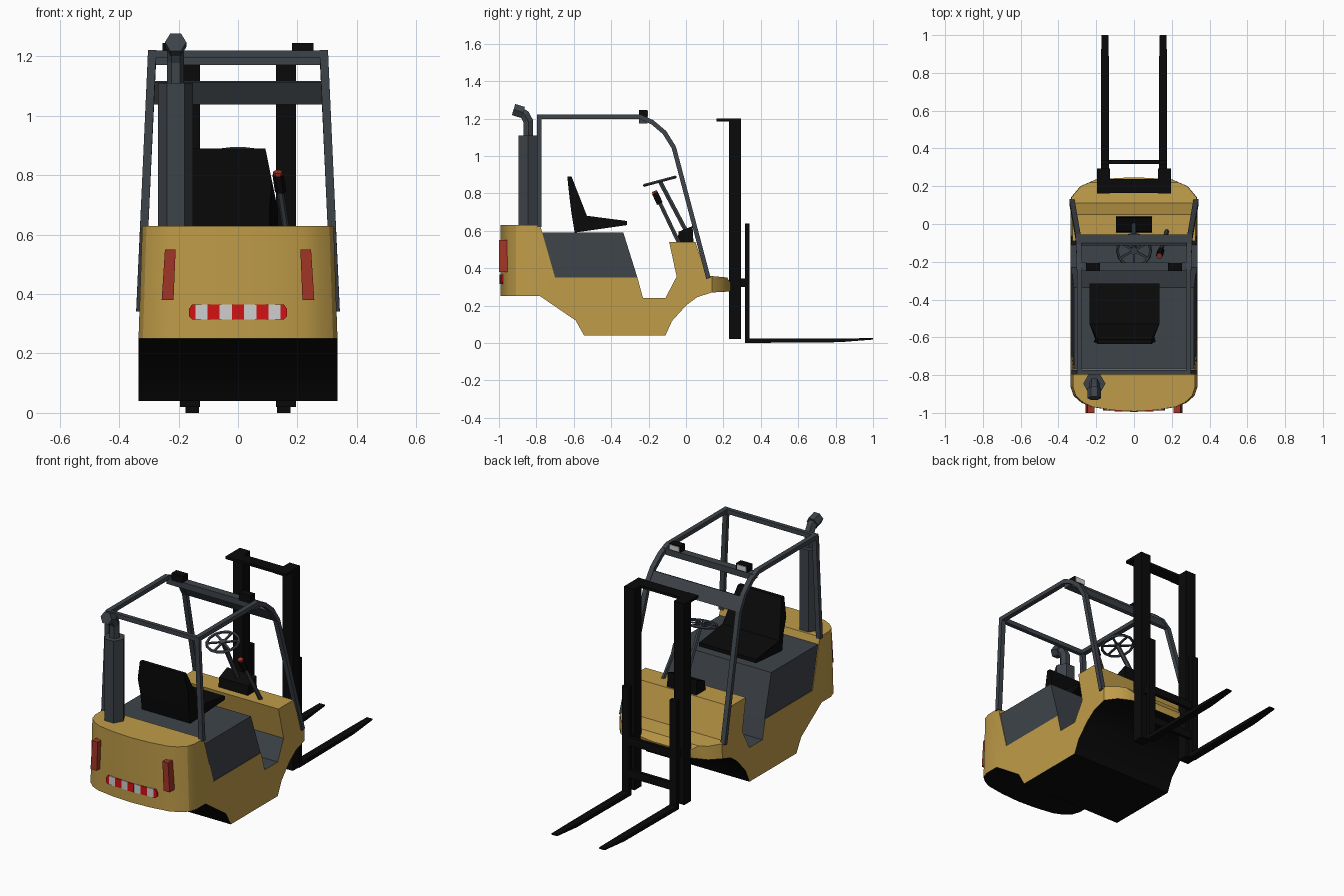
import bpy, bmesh, math
from mathutils import Vector, Matrix

if "Cube" in bpy.data.objects:
    bpy.data.objects.remove(bpy.data.objects["Cube"])


def material(name, rgb):
    m = bpy.data.materials.new(name)
    m.diffuse_color = (*rgb, 1)
    m.use_nodes = True
    m.node_tree.nodes["Principled BSDF"].inputs["Base Color"].default_value = m.diffuse_color
    return m


YELLOW = material("body yellow", (0.52, 0.33, 0.065))
GREY = material("slate grey", (0.048, 0.057, 0.068))
BLACK = material("black", (0.003, 0.003, 0.003))
RED = material("stripe red", (0.65, 0.006, 0.006))
LAMP = material("lamp red", (0.36, 0.035, 0.02))
WHITE = material("white", (0.62, 0.62, 0.62))


def finish(name, bm, *mats):
    bmesh.ops.recalc_face_normals(bm, faces=bm.faces)
    me = bpy.data.meshes.new(name)
    bm.to_mesh(me)
    bm.free()
    for m in mats:
        me.materials.append(m)
    ob = bpy.data.objects.new(name, me)
    bpy.context.collection.objects.link(ob)
    return ob


def prism(name, pts, axis, lo, hi, mat):
    """Extrude a 2D outline along x (y,z points), y (x,z points) or z (x,y points)."""
    bm = bmesh.new()
    place = {"x": lambda p, d: (d, p[0], p[1]), "y": lambda p, d: (p[0], d, p[1]),
             "z": lambda p, d: (p[0], p[1], d)}[axis]
    a = [bm.verts.new(place(p, lo)) for p in pts]
    b = [bm.verts.new(place(p, hi)) for p in pts]
    bm.faces.new(a)
    bm.faces.new(b[::-1])
    for i in range(len(pts)):
        j = (i + 1) % len(pts)
        bm.faces.new((a[i], a[j], b[j], b[i]))
    return finish(name, bm, mat)


def box(name, x, y, z, mat):
    return prism(name, [(x[0], y[0]), (x[1], y[0]), (x[1], y[1]), (x[0], y[1])], "z", z[0], z[1], mat)


def sweep(name, path, section, mat):
    """Sweep an (x, normal) cross-section along a path that lies mostly in the yz plane."""
    bm = bmesh.new()
    path = [Vector(p) for p in path]
    rings = []
    for i, p in enumerate(path):
        a = (p - path[i - 1]).normalized() if i else None
        b = (path[i + 1] - p).normalized() if i < len(path) - 1 else None
        t = ((a or b) + (b or a)).normalized()
        n = Vector((1, 0, 0)).cross(t).normalized()
        k = 1 / max(0.5, t.dot(a or b))
        rings.append([bm.verts.new(p + Vector((u, 0, 0)) + n * v * k) for u, v in section])
    m = len(section)
    for r, s in zip(rings, rings[1:]):
        for i in range(m):
            bm.faces.new((r[i], r[(i + 1) % m], s[(i + 1) % m], s[i]))
    bm.faces.new(rings[0])
    bm.faces.new(rings[-1])
    return finish(name, bm, mat)


def rect(a, b):
    return [(-a, -b), (a, -b), (a, b), (-a, b)]


def ngon(r, n=6):
    return [(r * math.cos(math.tau * i / n), r * math.sin(math.tau * i / n)) for i in range(n)]


def taper(ob, base, rate, cx=0):
    for v in ob.data.vertices:
        v.co.x = cx + (v.co.x - cx) * (1 - rate * max(0, v.co.z - base))


# Body: side profile cut by the rounded plan outline
side = [(-1.1, 0.63), (-0.78, 0.63), (-0.70, 0.35), (-0.26, 0.35), (-0.23, 0.24), (-0.11, 0.24),
        (-0.05, 0.355), (-0.09, 0.54), (0.05, 0.54), (0.11, 0.36), (0.22, 0.35), (0.245, 0.31),
        (0.235, 0.275), (0.14, 0.27), (0.06, 0.245), (0.0, 0.2), (-0.075, 0.117), (-0.11, 0.04),
        (-0.545, 0.04), (-0.59, 0.12), (-0.78, 0.25), (-1.1, 0.25)]
half = [(0.335, 0.14), (0.335, -0.865), (0.32, -0.91), (0.28, -0.945), (0.23, -0.968),
        (0.12, -0.985), (0, -0.992)]
front = [(0, 0.248), (0.2, 0.237), (0.285, 0.2)]
right = front + half
plan = right + [(-x, y) for x, y in right[-2:0:-1]]
body = prism("body", side, "x", -0.5, 0.5, YELLOW)
cutter = prism("body_plan_cutter", plan, "z", -0.2, 0.9, YELLOW)
cutter.hide_render = True
cutter.hide_viewport = False
mod = body.modifiers.new("plan", "BOOLEAN")
mod.operation, mod.solver, mod.object = "INTERSECT", "EXACT", cutter
cut = bpy.data.meshes.new_from_object(body.evaluated_get(bpy.context.evaluated_depsgraph_get()))
body.modifiers.clear()
body.data = cut
bpy.data.objects.remove(cutter)
taper(body, 0.25, 0.1)
cut.materials.clear()
for m in (YELLOW, BLACK, GREY):
    cut.materials.append(m)
for f in cut.polygons:  # black underside, grey footwell
    c, n = f.center, f.normal
    foot = n.z > 0.2 and -0.72 < c.y < -0.05 and c.z < 0.36
    f.material_index = 1 if n.z < -0.3 else 2 if foot else 0
    f.use_smooth = True
cut.set_sharp_from_angle(angle=math.radians(28))

# Seat box and seat
hood = prism("engine_cover", [(-0.77, 0.59), (-0.335, 0.59), (-0.26, 0.35), (-0.70, 0.35)], "x", -0.328, 0.328, GREY)
taper(hood, 0.35, 0.12)
seat = prism("seat", [(-0.635, 0.89), (-0.612, 0.89), (-0.565, 0.77), (-0.53, 0.68), (-0.315, 0.652),
                      (-0.315, 0.63), (-0.595, 0.59), (-0.612, 0.69), (-0.623, 0.78)], "x", -0.235, 0.135, BLACK)
taper(seat, 0.68, 1.1, -0.05)
for v in seat.data.vertices:  # tucked rear corners
    if v.co.y < -0.59 and v.co.z < 0.7:
        v.co.x = -0.05 + (v.co.x + 0.05) * 0.85

# Overhead guard: two bent side frames and the cross bars
cage = [(-0.785, 0.62), (-0.785, 1.21), (-0.245, 1.21), (-0.18, 1.18), (-0.115, 1.125),
        (-0.065, 1.045), (0.12, 0.345)]
for s, tag in ((-1, "left"), (1, "right")):
    sweep(f"guard_frame_{tag}", [(s * (0.289 + (1.21 - z) * 0.046), y, z) for y, z in cage],
          rect(0.014, 0.012), GREY)
    # Work lamps on the guard
    x = s * 0.218
    box(f"work_lamp_{tag}", (x - 0.037, x + 0.037), (-0.25, -0.207), (1.2, 1.245), BLACK)
    box(f"lamp_glass_{tag}", (x - 0.03, x + 0.03), (-0.208, -0.203), (1.212, 1.24), WHITE)
    # Tail lamps, leaning inward at the top
    prism(f"tail_lamp_{tag}", [(s * 0.257, 0.38), (s * 0.217, 0.38), (s * 0.21, 0.55), (s * 0.246, 0.55)],
          "y", -1.0, -0.95, LAMP)
box("guard_rear_bar", (-0.29, 0.29), (-0.797, -0.773), (1.195, 1.221), GREY)
box("guard_top_bar", (-0.29, 0.29), (-0.25, -0.205), (1.172, 1.208), GREY)
prism("guard_brow_plate", [(-0.115, 1.112), (-0.1, 1.118), (-0.055, 1.045), (-0.07, 1.038)], "x", -0.292, 0.292, GREY)

# Exhaust stack
prism("muffler", [(-0.21 + x, -0.845 + y) for x, y in ngon(0.059)], "z", 0.6, 1.11, GREY)
sweep("exhaust_pipe", [(-0.21, y, z) for y, z in
                       ((-0.843, 1.1), (-0.843, 1.185), (-0.862, 1.22), (-0.89, 1.235))], ngon(0.029), GREY)
sweep("exhaust_tip", [(-0.21, -0.87, 1.232), (-0.21, -0.922, 1.248)], ngon(0.036), GREY)

# Rear warning strip, alternating plates that follow the rounded tail
for i in range(9):
    a, b = max(-0.165, -0.1845 + 0.041 * i), min(0.165, -0.1435 + 0.041 * i)
    pts = [(a, 0.315), (b, 0.315), (b, 0.365), (a, 0.365)]
    if i in (0, 8):
        o, n, k = (a, b, 0.01) if i == 0 else (b, a, -0.01)
        pts = [(n, 0.315), (n, 0.365), (o + k, 0.365), (o, 0.35), (o, 0.325), (o + k, 0.315)]
    y = -0.993 + abs(a + b) / 2 * 0.055
    prism(f"warning_stripe_{i}", pts, "y", y - 0.003, y + 0.006, WHITE if i % 2 else RED)

# Dash console, steering column and wheel
prism("console", [(-0.045, 0.535), (0.04, 0.535), (0.035, 0.625), (-0.04, 0.595)], "x", -0.095, 0.095, BLACK)
hub = Vector((0, -0.14, 0.865))
sweep("steering_column", [(0, 0.0, 0.6), hub], ngon(0.013), GREY)
tilt = Matrix.Translation(hub) @ Matrix.Rotation(math.radians(15), 4, "X")
bm = bmesh.new()
N = 14
rim = [[bm.verts.new(tilt @ Vector(((0.088 + u) * math.cos(t), (0.088 + u) * math.sin(t), v)))
        for u, v in ngon(0.008, 5)] for t in (math.tau * i / N for i in range(N))]
for i in range(N):
    for j in range(5):
        k, l = (i + 1) % N, (j + 1) % 5
        bm.faces.new((rim[i][j], rim[k][j], rim[k][l], rim[i][l]))
for i in range(6):  # spokes
    m = tilt @ Matrix.Rotation(math.tau * (i + 0.5) / 6, 4, "Z") @ Matrix.Translation((0.044, 0, 0))
    bmesh.ops.create_cube(bm, size=1, matrix=m @ Matrix.Diagonal((0.088, 0.012, 0.007, 1)))
bmesh.ops.create_cone(bm, cap_ends=True, segments=8, radius1=0.02, radius2=0.02, depth=0.014, matrix=tilt)
finish("steering_wheel", bm, GREY)

# Control lever with grip and red button
sweep("lever", [(0.175, -0.035, 0.53), (0.14, -0.145, 0.76)], ngon(0.012), GREY)
sweep("lever_grip", [(0.143, -0.14, 0.745), (0.135, -0.166, 0.802)], ngon(0.019), BLACK)
sweep("lever_button", [(0.135, -0.165, 0.8), (0.134, -0.17, 0.812)], ngon(0.016), LAMP)

# Mast, carriage and forks
fork = [(0.315, 0.64), (0.34, 0.64), (0.34, 0.024), (0.82, 0.024), (1.0, 0.026), (1.0, 0.018), (0.82, 0.004), (0.315, 0.0)]
for s, tag in ((-1, "left"), (1, "right")):
    inner, outer = sorted((s * 0.128, s * 0.195))
    box(f"mast_rail_{tag}", (inner, outer), (0.23, 0.295), (0.02, 1.2), BLACK)
    box(f"mast_cap_{tag}", (inner, outer), (0.162, 0.24), (1.185, 1.2), BLACK)
    f0, f1 = sorted((s * 0.132, s * 0.176))
    box(f"carriage_block_{tag}", (f0, f1), (0.29, 0.32), (0.3, 0.345), BLACK)
    blade = prism(f"fork_{tag}", fork, "x", f0, f1, BLACK)
    for v in blade.data.vertices:  # narrower tips
        if v.co.y > 0.95:
            v.co.x = s * 0.154 + (v.co.x - s * 0.154) * 0.8
box("mast_top_bar", (-0.14, 0.14), (0.165, 0.237), (1.185, 1.2), BLACK)
box("carriage_upper_bar", (-0.14, 0.14), (0.318, 0.338), (0.3, 0.345), BLACK)
box("carriage_lower_bar", (-0.14, 0.14), (0.318, 0.338), (0.11, 0.155), BLACK)
